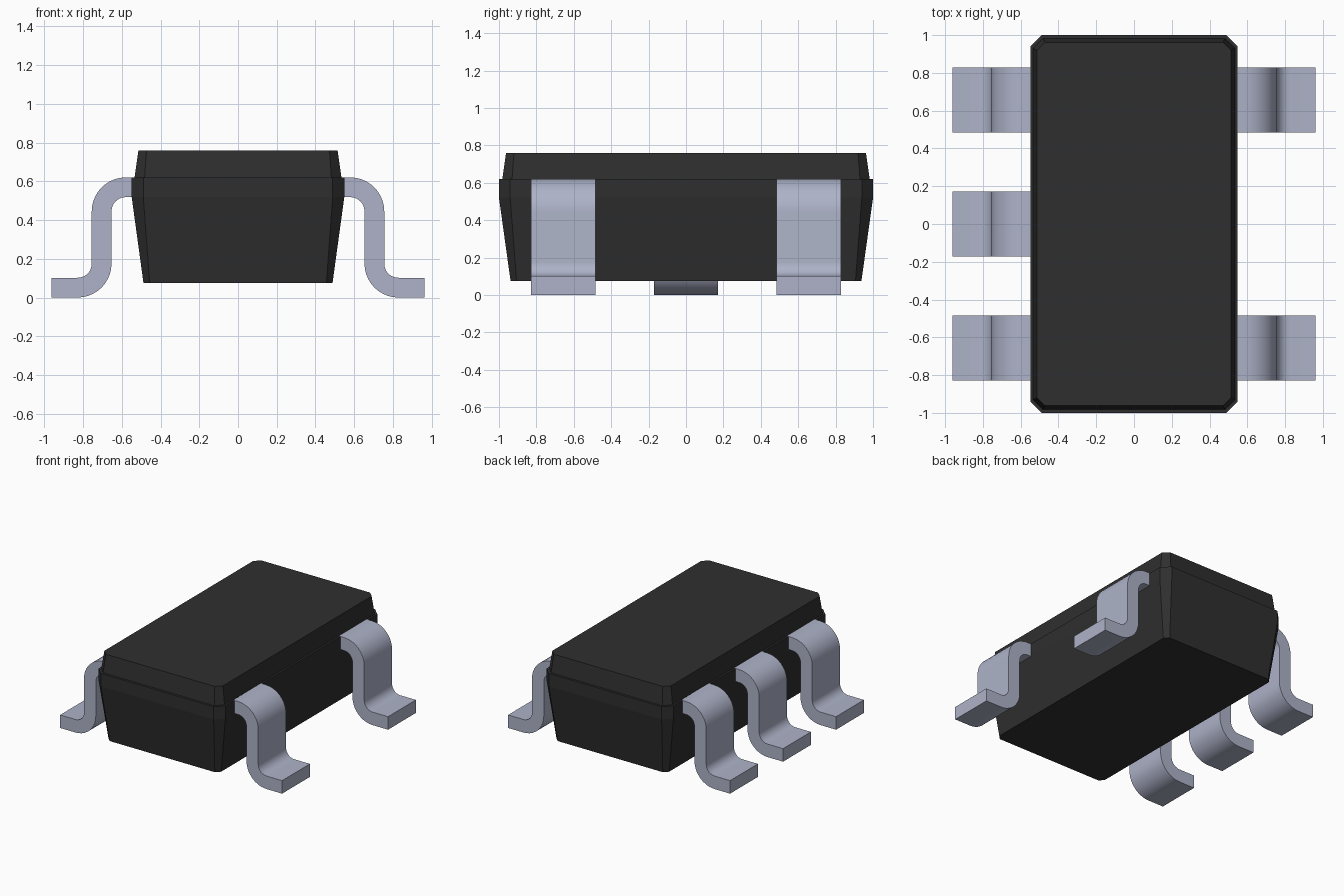
import bpy, bmesh, math

cube = bpy.data.objects.get("Cube")
if cube:
    bpy.data.objects.remove(cube, do_unlink=True)


def make_material(name, rgb):
    mat = bpy.data.materials.new(name)
    mat.use_nodes = True
    mat.diffuse_color = (*rgb, 1)
    bsdf = next(n for n in mat.node_tree.nodes if n.type == 'BSDF_PRINCIPLED')
    bsdf.inputs["Base Color"].default_value = (*rgb, 1)
    bsdf.inputs["Roughness"].default_value = 0.6
    return mat


black = make_material("black_plastic", (0.028, 0.028, 0.028))
metal = make_material("tinned_metal", (0.42, 0.45, 0.58))


def finish(bm, name, mat, smooth=False):
    bmesh.ops.recalc_face_normals(bm, faces=bm.faces)
    mesh = bpy.data.meshes.new(name)
    bm.to_mesh(mesh)
    bm.free()
    mesh.materials.append(mat)
    obj = bpy.data.objects.new(name, mesh)
    bpy.context.collection.objects.link(obj)
    if smooth:
        mesh.shade_smooth()
        mesh.set_sharp_from_angle(angle=math.radians(30))
    return obj


# Package body: chamfered rectangles stacked from bottom to top
def chamfered_ring(bm, hx, hy, c, z):
    pts = [(hx, hy - c), (hx - c, hy), (c - hx, hy), (-hx, hy - c),
           (-hx, c - hy), (c - hx, -hy), (hx - c, -hy), (hx, c - hy)]
    return [bm.verts.new((x, y, z)) for x, y in pts]


sections = [  # half width, half length, corner chamfer, height
    (0.488, 0.938, 0.032, 0.075),
    (0.549, 1.000, 0.060, 0.520),
    (0.549, 1.000, 0.060, 0.620),
    (0.534, 0.982, 0.052, 0.620),
    (0.514, 0.962, 0.042, 0.760),
]
bm = bmesh.new()
rings = [chamfered_ring(bm, *s) for s in sections]
for low, high in zip(rings, rings[1:]):
    for i in range(8):
        j = (i + 1) % 8
        bm.faces.new((low[i], low[j], high[j], high[i]))
bm.faces.new(rings[0][::-1])
bm.faces.new(rings[-1])
finish(bm, "package_body", black)


# Gull-wing leads: an S-bent strip swept across its width
T, HALF_W = 0.102, 0.172
R_IN, R_OUT = 0.073, 0.175
X_OUT, TOP, TIP, ROOT = 0.755, 0.62, 0.962, 0.50
STEPS = 10


def arc(cx, cz, r, a0, a1):
    for i in range(STEPS + 1):
        a = math.radians(a0 + (a1 - a0) * i / STEPS)
        yield cx + r * math.cos(a), cz + r * math.sin(a)


def lead_profile():
    ux, uz = X_OUT - R_OUT, TOP - R_OUT            # shoulder bend centre
    lx, lz = X_OUT - T + R_OUT, R_OUT              # foot bend centre
    return [(ROOT, TOP), *arc(ux, uz, R_OUT, 90, 0), *arc(lx, lz, R_IN, 180, 270),
            (TIP, T), (TIP, 0), *arc(lx, lz, R_OUT, 270, 180),
            *arc(ux, uz, R_IN, 0, 90), (ROOT, TOP - T)]


def make_lead(name, side, y):
    bm = bmesh.new()
    loops = [[bm.verts.new((side * x, y + d, z)) for x, z in lead_profile()]
             for d in (-HALF_W, HALF_W)]
    a, b = loops
    for i in range(len(a)):
        j = (i + 1) % len(a)
        bm.faces.new((a[i], a[j], b[j], b[i]))
    bm.faces.new(a)
    bm.faces.new(b[::-1])
    finish(bm, name, metal, smooth=True)


PITCH = 0.656
for label, y in (("front", -PITCH), ("middle", 0), ("back", PITCH)):
    make_lead(f"right_{label}_lead", -1, y)
    if y:
        make_lead(f"left_{label}_lead", 1, y)
